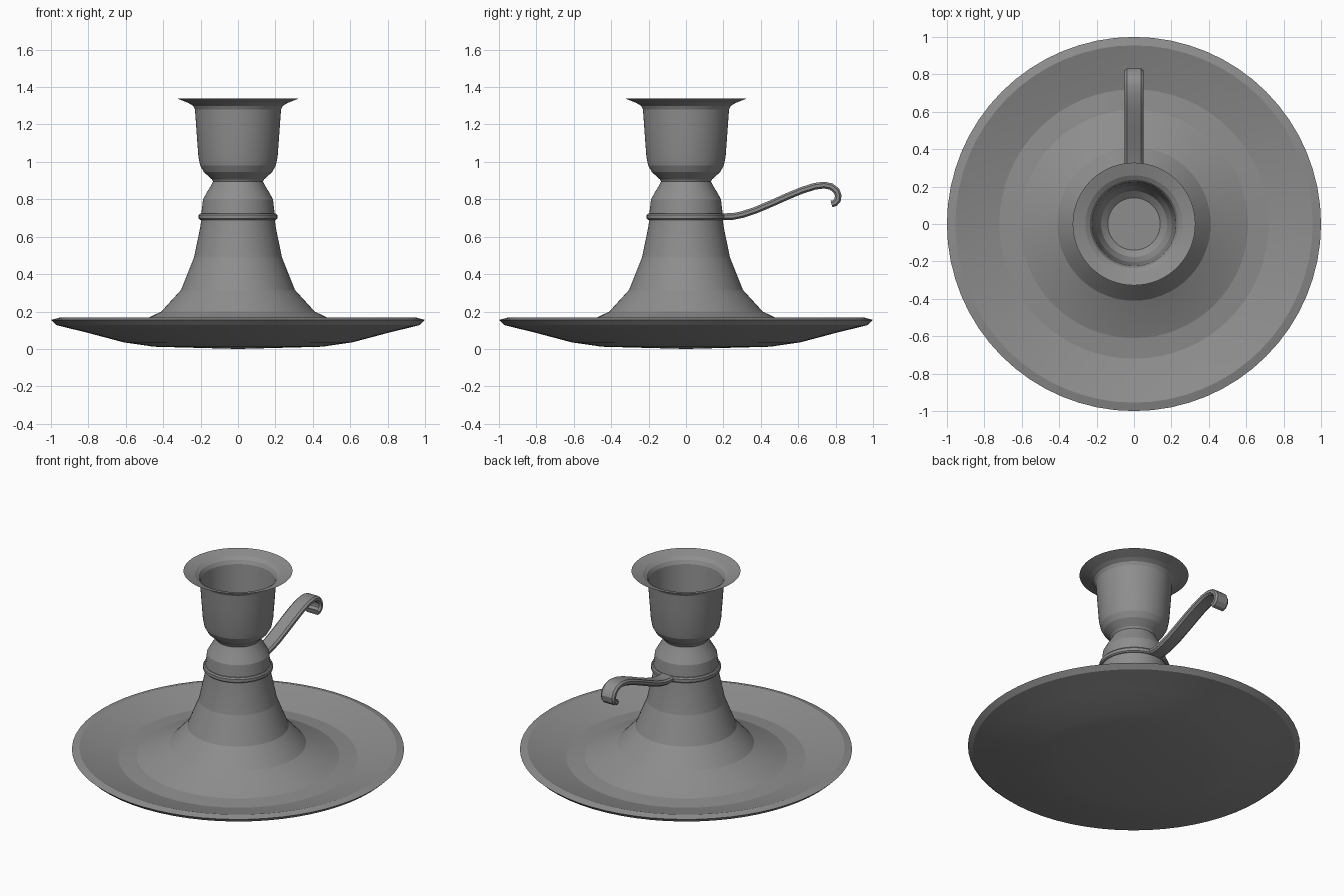
import bpy, bmesh, math
from mathutils import Vector

if "Cube" in bpy.data.objects:
    bpy.data.objects.remove(bpy.data.objects["Cube"])

# Dark grey metal
metal = bpy.data.materials.new("dark_metal")
metal.diffuse_color = (0.27, 0.27, 0.27, 1)
metal.use_nodes = True
metal.node_tree.nodes["Principled BSDF"].inputs["Base Color"].default_value = metal.diffuse_color


def finish(bm, name, angle):
    bmesh.ops.recalc_face_normals(bm, faces=bm.faces)
    mesh = bpy.data.meshes.new(name)
    bm.to_mesh(mesh)
    bm.free()
    mesh.materials.append(metal)
    obj = bpy.data.objects.new(name, mesh)
    bpy.context.collection.objects.link(obj)
    bpy.ops.object.select_all(action='DESELECT')
    obj.select_set(True)
    bpy.context.view_layer.objects.active = obj
    bpy.ops.object.shade_smooth_by_angle(angle=math.radians(angle))
    return obj


def lathe(name, profile, closed=False, segments=64, angle=9):
    """Spin an (r, z) profile around z."""
    bm = bmesh.new()
    verts = [bm.verts.new((r, 0, z)) for r, z in profile]
    pairs = list(zip(verts, verts[1:]))
    if closed:
        pairs.append((verts[-1], verts[0]))
    edges = [bm.edges.new(p) for p in pairs]
    bmesh.ops.spin(bm, geom=verts + edges, cent=(0, 0, 0), axis=(0, 0, 1),
                   angle=2 * math.pi, steps=segments)
    bmesh.ops.remove_doubles(bm, verts=bm.verts, dist=0.0005)
    return finish(bm, name, angle)


# Body: drip dish, flared stem and candle cup in one turned piece
underside = [(0, 0), (0.45, 0.012), (0.61, 0.035), (0.81, 0.088), (0.97, 0.127)]
dish_top = [(1.0, 0.155), (0.955, 0.167), (0.85, 0.135),
            (0.72, 0.102), (0.61, 0.112), (0.52, 0.147)]
stem = [(0.41, 0.2), (0.305, 0.315), (0.235, 0.49), (0.2, 0.66),
        (0.194, 0.74), (0.187, 0.8), (0.166, 0.838), (0.145, 0.872), (0.134, 0.895)]
cup_outside = [(0.14, 0.907), (0.182, 0.945), (0.202, 0.98), (0.212, 1.03),
               (0.223, 1.18), (0.23, 1.28), (0.24, 1.3), (0.265, 1.315),
               (0.328, 1.34)]
cup_inside = [(0.26, 1.319), (0.236, 1.303), (0.224, 1.28), (0.216, 1.18),
              (0.204, 1.03), (0.176, 0.96), (0.14, 0.93), (0, 0.93)]
lathe("candlestick_body", underside + dish_top + stem + cup_outside + cup_inside)

# Clamp band around the stem
lathe("handle_band", [(0.185, 0.69), (0.203, 0.69), (0.21, 0.697),
                      (0.21, 0.716), (0.203, 0.724), (0.185, 0.724)], closed=True)

# Handle: rounded strap swept along a curled path in the y-z plane
path = [(0.19, 0.707), (0.25, 0.708), (0.3, 0.718), (0.37, 0.741), (0.46, 0.779),
        (0.54, 0.815), (0.62, 0.848), (0.69, 0.87), (0.74, 0.876), (0.777, 0.868),
        (0.804, 0.846), (0.814, 0.82), (0.81, 0.795), (0.796, 0.78), (0.778, 0.775)]
section = [(-0.05, -0.008), (-0.05, 0.008), (-0.038, 0.018), (0.038, 0.018),
           (0.05, 0.008), (0.05, -0.008), (0.038, -0.018), (-0.038, -0.018)]
bm = bmesh.new()
points = [Vector((0, y, z)) for y, z in path]
rings = []
for i, p in enumerate(points):
    tangent = (points[min(i + 1, len(points) - 1)] - points[max(i - 1, 0)]).normalized()
    normal = Vector((1, 0, 0)).cross(tangent)
    rings.append([bm.verts.new(p + Vector((x, 0, 0)) + normal * t) for x, t in section])
n = len(section)
for a, b in zip(rings, rings[1:]):
    for k in range(n):
        bm.faces.new((a[k], a[(k + 1) % n], b[(k + 1) % n], b[k]))
bm.faces.new(rings[0])
bm.faces.new(rings[-1])
finish(bm, "curled_handle", 30)
